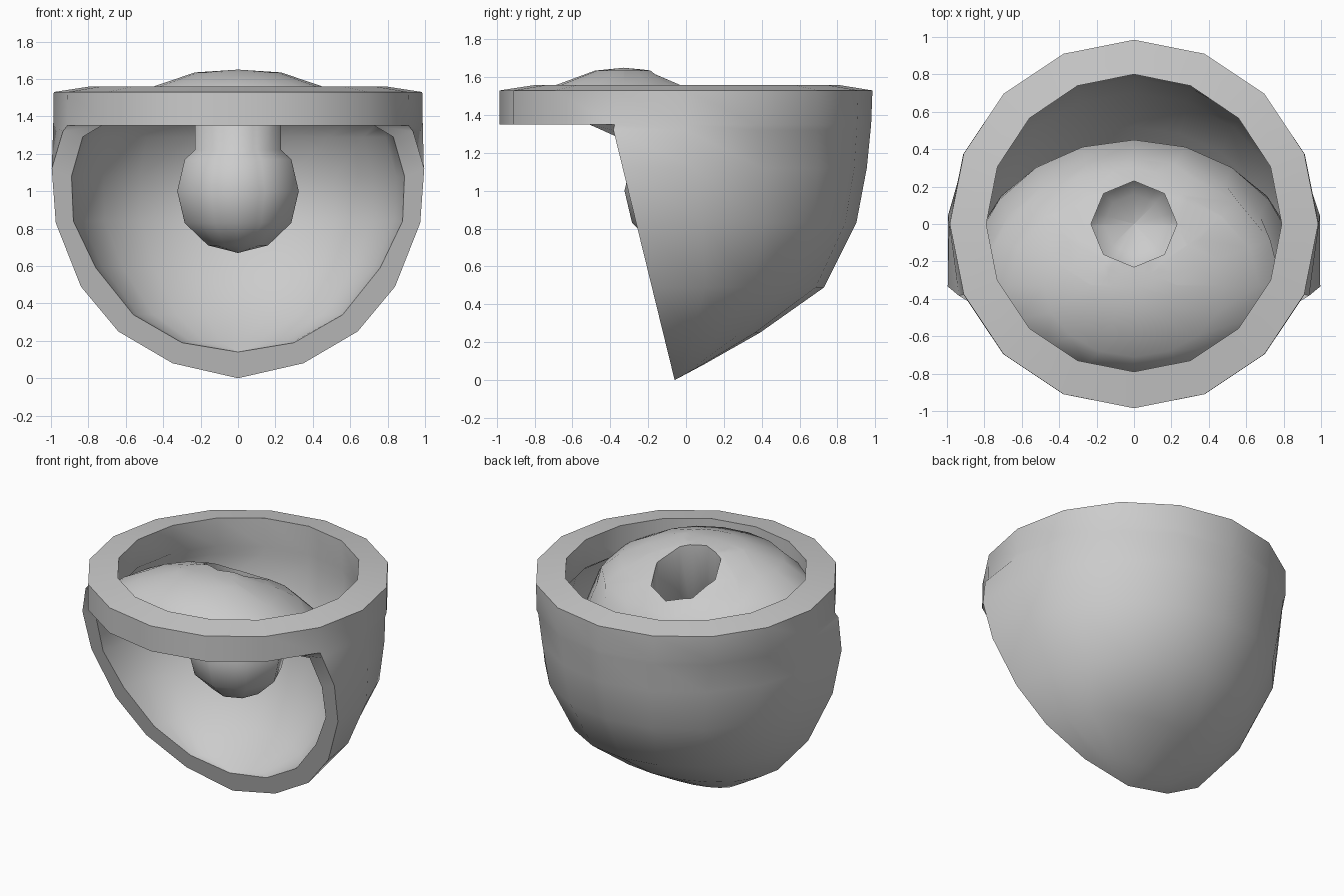
import bpy, bmesh
from math import sin, cos, acos, radians
from mathutils import Vector

cube = bpy.data.objects.get("Cube")
if cube:
    bpy.data.objects.remove(cube)

SEG = 16      # sides of every full ring
BACK = 11     # points of the arc that wraps round the back
STEP = radians(360 / SEG)

grey = bpy.data.materials.new("plain grey")
grey.use_nodes = True
grey.diffuse_color = (0.6, 0.6, 0.6, 1)
grey.node_tree.nodes["Principled BSDF"].inputs["Base Color"].default_value = (0.6, 0.6, 0.6, 1)


def opening_y(z):
    """Tilted plane of the front opening."""
    return -0.06 - 0.245 * z


def arc(z, width, back, centre=None):
    """Open section from one side of the opening round the back to the other."""
    edge = opening_y(z)
    c = edge if centre is None else centre
    reach = max(back - c, 1e-4)
    limit = acos(max(-1, min(1, (edge - c) / reach)))
    angles = [limit * (2 * i / (BACK - 1) - 1) for i in range(BACK)]
    return [Vector((width * sin(a), c + reach * cos(a), z)) for a in angles]


def ring(z, rx, back, front, centre=0):
    """Closed section whose first points line up with an arc."""
    points = []
    for i in range(SEG):
        a = STEP * (i - (BACK - 1) / 2)
        depth = back if cos(a) > 0 else front
        points.append(Vector((rx * sin(a), centre + depth * cos(a), z)))
    return points


def skin(bm, rows):
    """Join neighbouring sections with quads."""
    made = [[bm.verts.new(p) for p in row] for row in rows]
    for low, high in zip(made, made[1:]):
        n = min(len(low), len(high))
        for i in range(n if n == SEG else n - 1):
            j = (i + 1) % n
            bm.faces.new((low[i], low[j], high[j], high[i]))


def finish(bm, name):
    bmesh.ops.remove_doubles(bm, verts=bm.verts, dist=0.0005)
    bmesh.ops.recalc_face_normals(bm, faces=bm.faces)
    mesh = bpy.data.meshes.new(name)
    bm.to_mesh(mesh)
    bm.free()
    mesh.materials.append(grey)
    mesh.shade_smooth()
    mesh.set_sharp_from_angle(angle=radians(46))
    obj = bpy.data.objects.new(name, mesh)
    bpy.context.collection.objects.link(obj)
    return obj


# Sections of the outer shell, from the low tip up to the ring
outer = [arc(0, 0, -0.06), arc(0.08, 0.35, 0.09), arc(0.25, 0.64, 0.39),
         arc(0.49, 0.84, 0.73), arc(0.83, 0.98, 0.9, -0.15),
         arc(1.12, 1.01, 0.955, -0.15), arc(1.32, 0.99, 0.975, -0.05)]
collar = [ring(1.35, 0.988, 0.978, 0.985), ring(1.53, 0.985, 0.985, 0.985),
          ring(1.56, 0.79, 0.8, 0.79), ring(1.36, 0.79, 0.8, 0.79)]

# Sections of the inner dome: open at the front, closed near the top
dome_open = [arc(0.14, 0, -0.09), arc(0.19, 0.3, -0.03), arc(0.34, 0.56, 0.2),
             arc(0.59, 0.76, 0.35), arc(0.84, 0.88, 0.44),
             arc(1.08, 0.89, 0.45), arc(1.29, 0.83, 0.35)]
MID = -0.33
dome_top = [ring(1.35, 0.79, 0.63, 0.47, MID), ring(1.45, 0.67, 0.53, 0.46, MID),
            ring(1.55, 0.48, 0.37, 0.38, MID), ring(1.635, 0.23, 0.16, 0.15, MID),
            ring(1.65, 0, 0, 0, MID)]

# Outer shell with ring and inner wall behind the dome
bm = bmesh.new()
skin(bm, outer + collar)
skin(bm, [arc(0.34, 0.58, 0.25), arc(0.59, 0.79, 0.52), arc(0.84, 0.91, 0.7),
          arc(1.08, 0.92, 0.78, -0.2), arc(1.29, 0.88, 0.8, -0.1), collar[3]])

# Flat band round the opening
for end in (0, BACK - 1):
    out_edge = [row[end] for row in outer + collar[:1]]
    in_edge = [row[end] for row in dome_open + dome_top[:1]]
    skin(bm, [out_edge, in_edge])

# Underside of the ring above the opening
front = [i % SEG for i in range(BACK - 1, SEG + 1)]
skin(bm, [[collar[0][i] for i in front], [dome_top[0][i] for i in front]])
finish(bm, "outer_shell")

# Inner dome
bm = bmesh.new()
skin(bm, dome_open + dome_top)
bmesh.ops.remove_doubles(bm, verts=bm.verts, dist=0.0005)

# Eight-sided hole in the top of the dome
HOLE = 0.23
sides = [Vector((cos(a), sin(a), 0)) for a in (radians(22.5 + 45 * k) for k in range(8))]
apothem = HOLE * cos(radians(22.5))


def near_hole(face):
    c = face.calc_center_median()
    return c.z > 1.28 and c.xy.length < 0.4


for n in sides:
    top = [f for f in bm.faces if near_hole(f)]
    geom = set(top)
    for f in top:
        geom.update(f.edges)
        geom.update(f.verts)
    bmesh.ops.bisect_plane(bm, geom=list(geom), dist=1e-5, plane_co=n * apothem, plane_no=n)


def in_hole(face):
    c = face.calc_center_median()
    return c.z > 1.28 and all(c.dot(n) < apothem for n in sides)


bmesh.ops.delete(bm, geom=[f for f in bm.faces if in_hole(f)], context='FACES')

# Stem and bulb drawn down from the edge of the hole
edges = [e for e in bm.edges if e.is_boundary
         and all(v.co.z > 1.28 and v.co.xy.length < HOLE + 0.02 for v in e.verts)]
radius = HOLE
for r, z in [(0.23, 1.22), (0.285, 1.17), (0.325, 1.0), (0.285, 0.83), (0.16, 0.71), (0.001, 0.67)]:
    new = bmesh.ops.extrude_edge_only(bm, edges=edges)["geom"]
    for v in (g for g in new if isinstance(g, bmesh.types.BMVert)):
        v.co = (v.co.x * r / radius, v.co.y * r / radius, z)
    edges = [g for g in new if isinstance(g, bmesh.types.BMEdge)
             and all(abs(v.co.z - z) < 1e-4 for v in g.verts)]
    radius = r
finish(bm, "inner_dome_and_bulb")
